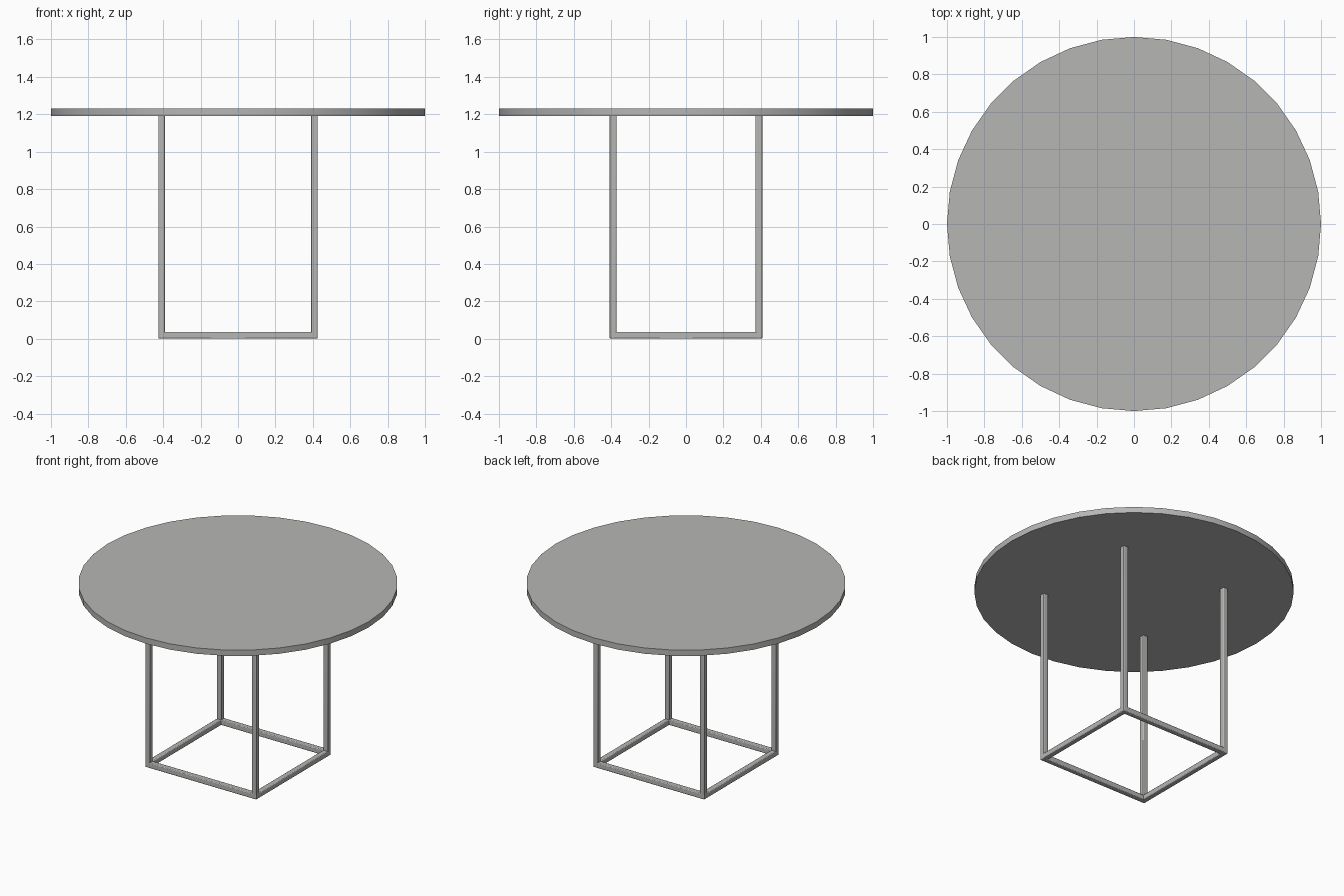
import bpy

if "Cube" in bpy.data.objects:
    bpy.data.objects.remove(bpy.data.objects["Cube"])

grey = bpy.data.materials.new("warm grey")
grey.diffuse_color = (0.47, 0.47, 0.46, 1)
grey.use_nodes = True
grey.node_tree.nodes["Principled BSDF"].inputs["Base Color"].default_value = grey.diffuse_color

TOP_Z, SLAB = 1.23, 0.04      # table height and top thickness
BAR = 0.036                   # width of the square tube
LX, LY = 0.407, 0.39          # leg centre lines


def finish(obj, name):
    obj.name = name
    obj.data.materials.append(grey)
    bpy.ops.object.shade_smooth_by_angle(angle=0.5)
    return obj


def bar(name, location, size):
    """Square tube with lightly rounded edges."""
    bpy.ops.mesh.primitive_cube_add(size=1, location=location)
    obj = bpy.context.object
    obj.scale = size
    bpy.ops.object.transform_apply(location=False, rotation=False, scale=True)
    bevel = obj.modifiers.new("soft edges", 'BEVEL')
    bevel.width = 0.005
    bevel.segments = 2
    return finish(obj, name)


# Round table top
bpy.ops.mesh.primitive_cylinder_add(vertices=36, radius=1, depth=SLAB,
                                    location=(0, 0, TOP_Z - SLAB / 2))
finish(bpy.context.object, "table_top")

# Four legs, running just into the top
leg_h = TOP_Z - SLAB + 0.008
for sx, side in ((-1, "left"), (1, "right")):
    for sy, end in ((-1, "front"), (1, "back")):
        bar(f"{end}_{side}_leg", (sx * LX, sy * LY, leg_h / 2), (BAR, BAR, leg_h))

# Floor frame joining the legs
for s, end in ((-1, "front"), (1, "back")):
    bar(f"{end}_floor_rail", (0, s * LY, BAR / 2), (2 * LX + BAR, BAR, BAR))
for s, side in ((-1, "left"), (1, "right")):
    bar(f"{side}_floor_rail", (s * LX, 0, BAR / 2), (BAR, 2 * LY + BAR, BAR))
